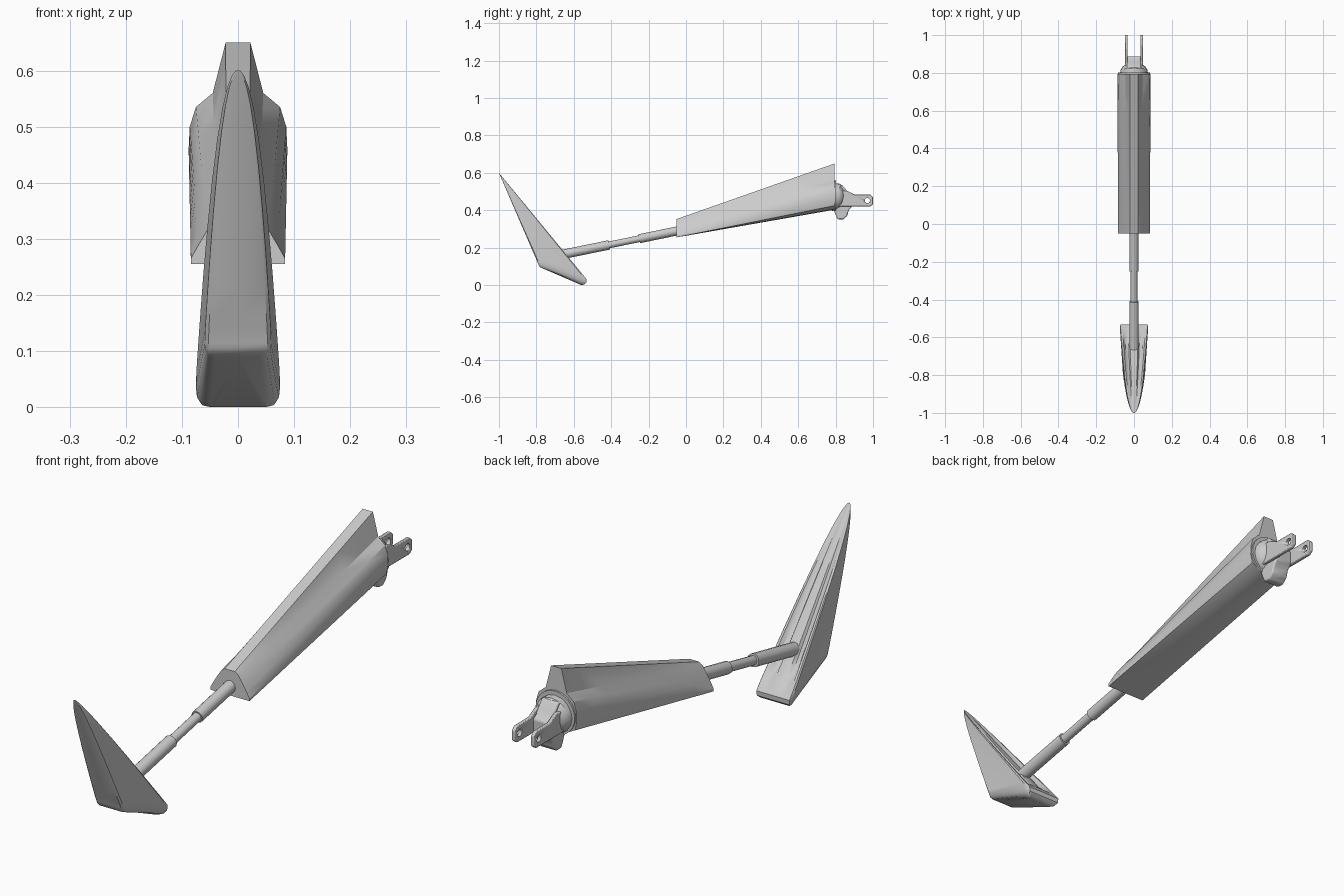
import bpy, bmesh, math
from mathutils import Vector

if "Cube" in bpy.data.objects:
    bpy.data.objects.remove(bpy.data.objects["Cube"])


def finish(name, bm, angle=35):
    bmesh.ops.recalc_face_normals(bm, faces=bm.faces)
    me = bpy.data.meshes.new(name)
    bm.to_mesh(me)
    bm.free()
    ob = bpy.data.objects.new(name, me)
    bpy.context.collection.objects.link(ob)
    bpy.ops.object.select_all(action='DESELECT')
    bpy.context.view_layer.objects.active = ob
    ob.select_set(True)
    bpy.ops.object.shade_smooth_by_angle(angle=math.radians(angle))
    return ob


def loft(name, rings, angle=35):
    """Skin closed rings of equal length and cap both ends."""
    bm = bmesh.new()
    rows = [[bm.verts.new(p) for p in r] for r in rings]
    n = len(rows[0])
    for a, b in zip(rows, rows[1:]):
        for i in range(n):
            j = (i + 1) % n
            bm.faces.new((a[i], a[j], b[j], b[i]))
    bm.faces.new(rows[0])
    bm.faces.new(rows[-1])
    return finish(name, bm, angle)


def mirrored(half):
    """Close a half section that starts and ends on x = 0."""
    return half + [(-x, y, z) for x, y, z in half[-2:0:-1]]


def lathe(name, stations, sides=20):
    """Round part along a path of (y, z, radius) stations."""
    p0, p1 = Vector((0, *stations[0][:2])), Vector((0, *stations[-1][:2]))
    d = (p1 - p0).normalized()
    up = Vector((1, 0, 0)).cross(d)
    rings = []
    for y, z, r in stations:
        c = Vector((0, y, z))
        rings.append([c + r * (math.cos(a) * Vector((1, 0, 0)) + math.sin(a) * up)
                      for a in (2 * math.pi * k / sides for k in range(sides))])
    return loft(name, rings)


def plate(name, profile, x0, x1, bevel=0.004):
    """Side profile (y, z) extruded across x."""
    ob = loft(name, [[(x, y, z) for y, z in profile] for x in (x0, x1)])
    m = ob.modifiers.new("bevel", 'BEVEL')
    m.width = bevel
    m.segments = 2
    return ob


# Foot: wedge blade with rounded sole and a grooved back
def foot_ring(back, front, w, groove):
    b, f = Vector(back), Vector(front)
    section = [(0, 0), (.7, 0), (.79, .03), (.98, .9), (1, .96), (.95, 1), (.82, 1),
               (.66, 1 - groove), (.4, 1 - groove * 1.3), (.3, 1 - groove * .5),
               (0, 1 - groove * .4)]
    return mirrored([(w * u, *(f.lerp(b, v))) for u, v in section])


rings = [foot_ring((-.56, .0), (-.765, .09), .05, 0),
         foot_ring((-.545, .003), (-.78, .095), .066, 0),
         foot_ring((-.533, .014), (-.788, .105), .073, 0),
         foot_ring((-.532, .032), (-.791, .115), .075, 0)]
for t in (.05, .09, .2, .35, .5, .65, .78, .88, .95, .985, 1):
    back = (-.532 - .468 * t, .032 + .568 * t)
    front = (-.791 - .208 * t, .115 + .482 * t)
    width = max(.004, .076 * (1 - t) ** .47)
    rings.append(foot_ring(back, front, width, .12 if t > .06 else 0))
loft("foot", rings, 40)

# Stepped ankle rod


def rod_z(y):
    return .299 + .205 * y


lathe("ankle_rod_lower", [(y, rod_z(y), .025) for y in (-.68, -.41)], 12)
lathe("ankle_rod_middle", [(y, rod_z(y), .018) for y in (-.43, -.23)], 12)
lathe("ankle_rod_upper", [(y, rod_z(y), .024) for y in (-.25, .02)], 12)

# Shin cover: triangular front end changing to a round back end with a fin
front_end = [(0, .353), (.021, .353), (.036, .343), (.055, .315), (.07, .29),
             (.084, .265), (.084, .255), (.045, .255), (0, .255)]
back_end = [(0, .65), (.022, .65), (.045, .56), (.075, .535), (.086, .5),
            (.088, .46), (.08, .425), (.045, .407), (0, .403)]
rings = []
for k in range(9):
    t = k / 8
    half = []
    for (xa, za), (xb, zb) in zip(front_end, back_end):
        half.append((xa + (xb - xa) * t, -.05 + .845 * t, za + (zb - za) * t))
    rings.append(mirrored(half))
loft("shin_cover", rings, 30)

# Knee end: lip, domed cap and chamfered block
lathe("knee_lip", [(.793, .475, .07), (.793, .475, .084), (.802, .475, .084), (.802, .475, .07)], 24)
lathe("knee_cap", [(.79, .47, .074), (.815, .47, .072), (.835, .465, .058), (.848, .462, .035)], 16)
plate("knee_block", [(.79, .535), (.835, .535), (.86, .505), (.872, .485), (.888, .475),
                     (.888, .42), (.87, .4), (.862, .37), (.84, .35), (.81, .352), (.79, .4)],
      -.036, .036, .006)

# Fork prongs, each with a pin hole
for side, label in ((-1, "left"), (1, "right")):
    prong = plate("fork_prong_" + label,
                  [(.8, .42), (.985, .42), (1, .432), (1, .47), (.985, .484),
                   (.9, .484), (.86, .505), (.8, .505)],
                  side * .034, side * .048, .003)
    bm = bmesh.new()
    bmesh.ops.create_cone(bm, cap_ends=True, segments=12, radius1=.014, radius2=.014, depth=.06)
    for v in bm.verts:
        v.co = Vector((v.co.z + side * .041, .97 + v.co.x, .452 + v.co.y))
    cutter = finish("pin_hole_cutter_" + label, bm)
    cutter.hide_render = True
    cutter.hide_set(True)
    m = prong.modifiers.new("pin_hole", 'BOOLEAN')
    m.operation = 'DIFFERENCE'
    m.object = cutter
